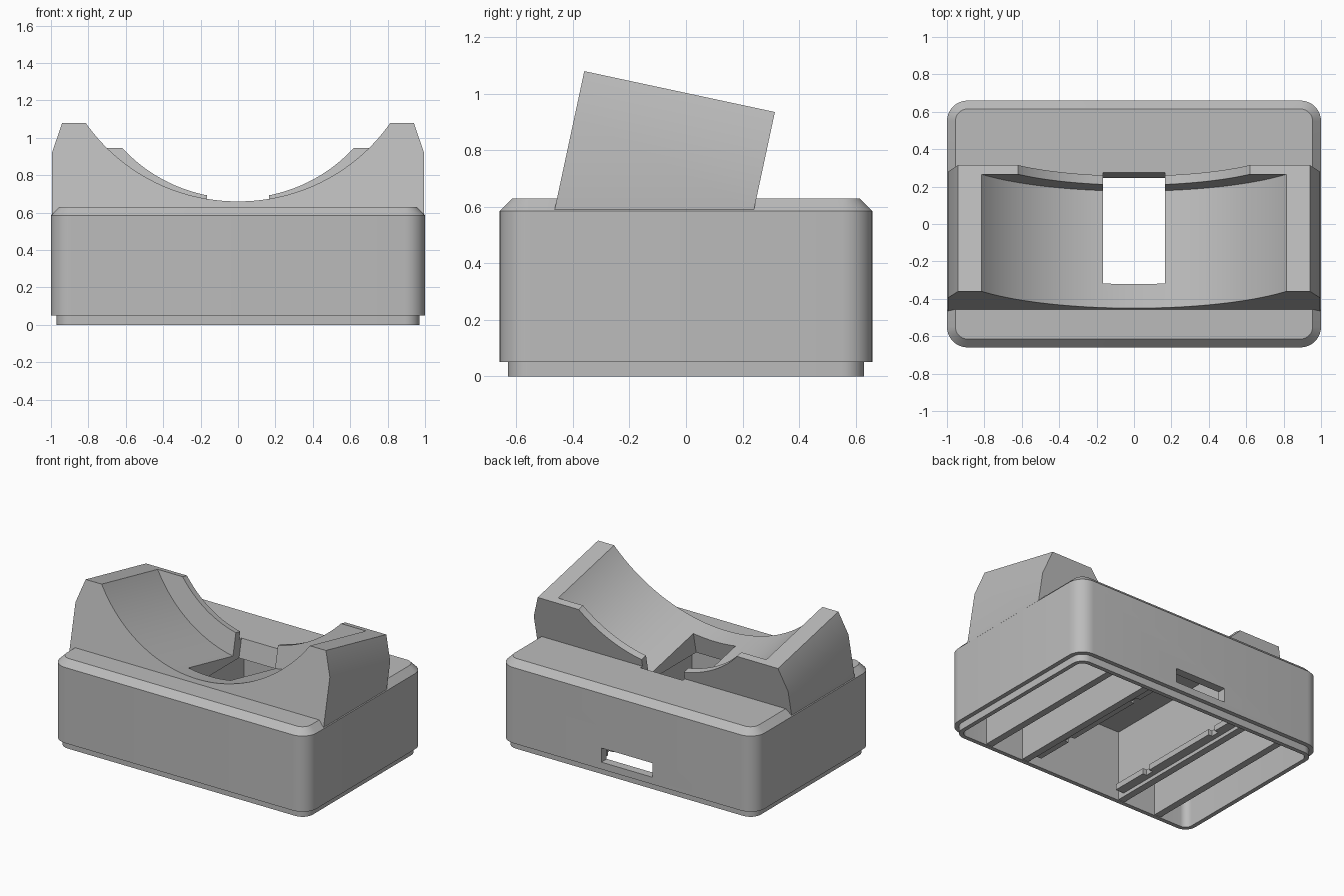
import bpy, bmesh, math
from mathutils import Matrix

if "Cube" in bpy.data.objects:
    bpy.data.objects.remove(bpy.data.objects["Cube"])

grey = bpy.data.materials.new("plain_grey")
grey.diffuse_color = (0.5, 0.5, 0.5, 1)
grey.use_nodes = True
grey.node_tree.nodes["Principled BSDF"].inputs["Base Color"].default_value = grey.diffuse_color

# Tilted frame of the cradle: origin at its front top edge, y runs back, z up
TILT = Matrix.Translation((0, -0.36, 1.08)) @ Matrix.Rotation(math.radians(-12.1), 4, 'X')


def loft(name, rings, matrix=Matrix()):
    """Closed solid through a stack of equal-length point rings."""
    bm = bmesh.new()
    loops = [[bm.verts.new(p) for p in ring] for ring in rings]
    for a, b in zip(loops, loops[1:]):
        for i in range(len(a)):
            j = (i + 1) % len(a)
            bm.faces.new((a[i], a[j], b[j], b[i]))
    bm.faces.new(loops[0][::-1])
    bm.faces.new(loops[-1])
    bmesh.ops.transform(bm, matrix=matrix, verts=bm.verts)
    bmesh.ops.recalc_face_normals(bm, faces=bm.faces)
    mesh = bpy.data.meshes.new(name)
    bm.to_mesh(mesh)
    bm.free()
    mesh.materials.append(grey)
    obj = bpy.data.objects.new(name, mesh)
    bpy.context.collection.objects.link(obj)
    return obj


def rounded(hx, hy, r, z, steps=8):
    """Rounded rectangle ring."""
    pts = []
    for k, (sx, sy) in enumerate([(1, 1), (-1, 1), (-1, -1), (1, -1)]):
        for i in range(steps + 1):
            a = math.pi / 2 * (k + i / steps)
            pts.append((sx * (hx - r) + r * math.cos(a), sy * (hy - r) + r * math.sin(a), z))
    return pts


def box(name, x0, x1, y0, y1, z0, z1, matrix=Matrix()):
    return loft(name, [[(x0, y0, z), (x1, y0, z), (x1, y1, z), (x0, y1, z)] for z in (z0, z1)], matrix)


def tilted_prism(name, profile, y0, y1):
    return loft(name, [[(x, y, z) for x, z in profile] for y in (y0, y1)], TILT)


def combine(target, tool, operation):
    mod = target.modifiers.new(operation, 'BOOLEAN')
    mod.operation, mod.solver, mod.object = operation, 'EXACT', tool
    bpy.context.view_layer.objects.active = target
    bpy.ops.object.modifier_apply(modifier=mod.name)
    bpy.data.objects.remove(tool)


def circle(r, n=128):
    return [(r * math.cos(2 * math.pi * (i + .5) / n), 0.557 + r * math.sin(2 * math.pi * (i + .5) / n))
            for i in range(n)]


# Base: stepped foot, straight walls, chamfered top
body = loft("dock_body", [rounded(1 - d, 0.66 - d, 0.11 - d, z) for z, d in
                          ((0, .03), (.05, .03), (.05, 0), (.585, 0), (.63, .045))])

# Hollow inside, open at the bottom
combine(body, loft("cavity", [rounded(.94, .60, .05, z) for z in (-.1, .5)]), 'DIFFERENCE')

# Inner ribs and notched rails
for s in (1, -1):
    for x in (.40, .70):
        a, b = sorted((s * (x - .025), s * (x + .025)))
        combine(body, box("rib", a, b, -.62, .62, .005, .52), 'UNION')
    a, b = sorted((s * .31, s * .38))
    rail = box("rail", a, b, -.55, .61, .03, .07)
    for y in (-.25, .40):
        a, b = sorted((s * .29, s * .34))
        combine(rail, box("notch", a, b, y - .03, y + .03, 0, .1), 'DIFFERENCE')
    combine(body, rail, 'UNION')

# Tilted cradle block, trimmed level at the base
cradle = tilted_prism("cradle", [(-.94, 0), (.94, 0), (.995, -.165), (.995, -.9),
                                 (-.995, -.9), (-.995, -.165)], 0, .69)
combine(cradle, box("trim", -2, 2, -2, 2, -1, .59), 'DIFFERENCE')
combine(body, cradle, 'UNION')

# Round channel, smaller opening in the back lip, and the through slot
combine(body, tilted_prism("channel", circle(.987), -.05, .64), 'DIFFERENCE')
combine(body, tilted_prism("lip_opening", circle(.833), .60, .75), 'DIFFERENCE')
combine(body, box("slot", -.165, .165, .132, .715, -.75, .3, TILT), 'DIFFERENCE')

# Cable port in the back wall
combine(body, box("port", -.2, .2, .5, .8, .10, .20), 'DIFFERENCE')

bpy.ops.object.select_all(action='DESELECT')
body.select_set(True)
bpy.context.view_layer.objects.active = body
bpy.ops.object.shade_smooth_by_angle(angle=math.radians(25))
